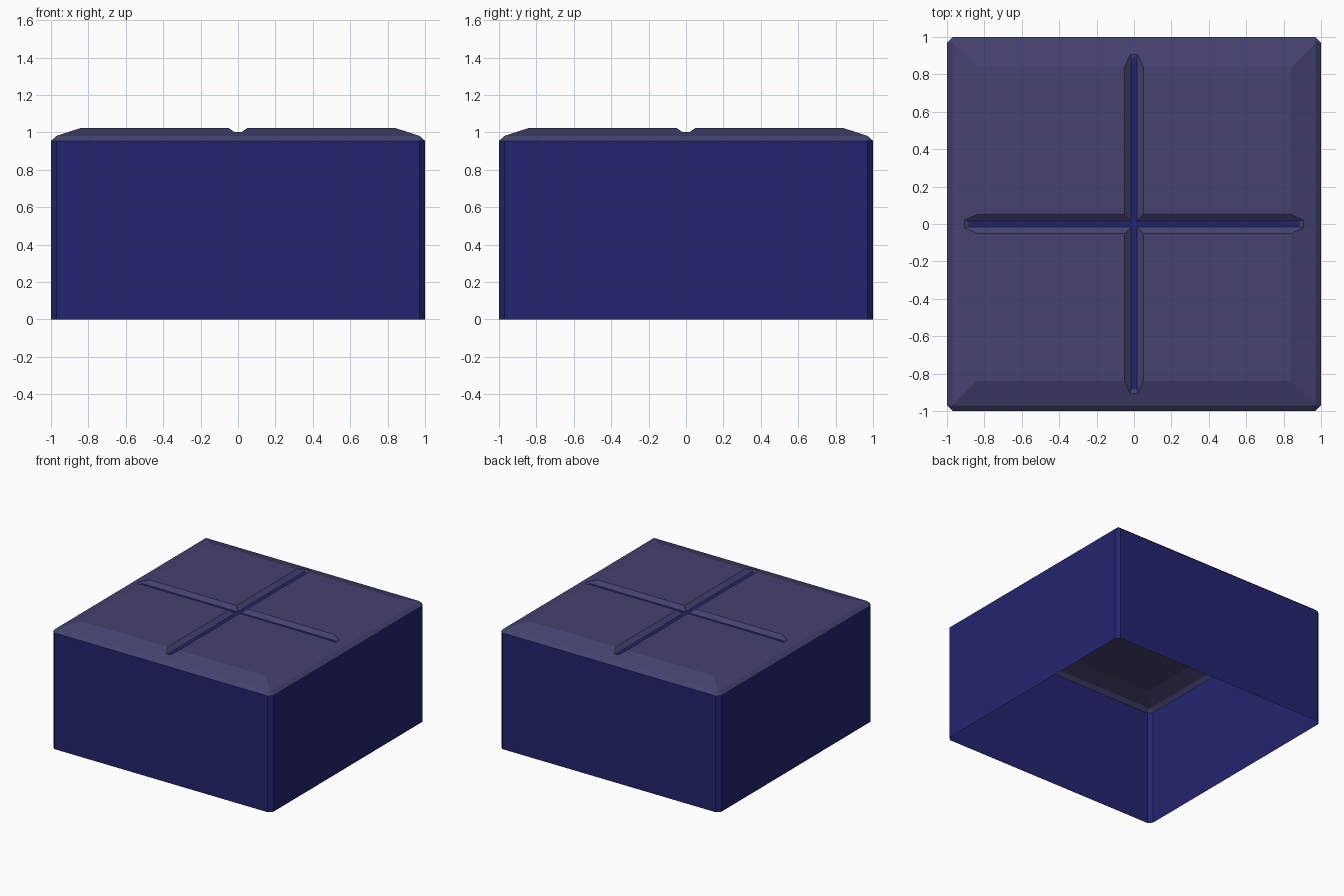
import bpy, bmesh
from math import pi
from mathutils import Matrix, Vector

if "Cube" in bpy.data.objects:
    bpy.data.objects.remove(bpy.data.objects["Cube"])

# key heights: wall top, chamfer top, cap top, groove lip, groove floor
W, R, T, L, F = 0.955, 0.982, 1.024, 1.003, 0.996


def material(name, rgb):
    m = bpy.data.materials.new(name)
    m.diffuse_color = (*rgb, 1)
    m.use_nodes = True
    m.node_tree.nodes["Principled BSDF"].inputs["Base Color"].default_value = m.diffuse_color
    return m


blue = material("deep blue", (0.0176, 0.0176, 0.162))
grey = material("slate violet", (0.058, 0.055, 0.160))


def mirrored(pts):
    return [pts, [(x, -y, z) for x, y, z in pts]]


def build(name, polys, mat, extra=()):
    """Repeat the polygons of one side four times around z, facing outwards."""
    bm = bmesh.new()
    sides = [[Matrix.Rotation(k * pi / 2, 3, 'Z') @ Vector(p) for p in poly]
             for k in range(4) for poly in polys]
    for pts in sides + [[Vector(p) for p in poly] for poly in extra]:
        bm.faces.new([bm.verts.new(p) for p in pts])
    bmesh.ops.remove_doubles(bm, verts=bm.verts, dist=1e-4)
    bm.normal_update()
    for f in bm.faces:
        if f.normal.dot(f.calc_center_median() - Vector((0, 0, 0.3))) < 0:
            f.normal_flip()
    me = bpy.data.meshes.new(name)
    bm.to_mesh(me)
    bm.free()
    me.materials.append(mat)
    ob = bpy.data.objects.new(name, me)
    bpy.context.collection.objects.link(ob)


# open-bottomed walls with chamfered upright corners
build("walls", [
    [(1, -.97, 0), (1, .97, 0), (1, .97, W), (1, -.97, W)],
    [(1, .97, 0), (.97, 1, 0), (.97, 1, W), (1, .97, W)],
], blue)

# cap: flat panel, sloped border, edge chamfer and cross groove sides
slope = [(.84, .05, T), (.905, .021, L), (.905, 0, L),
         (.97, 0, R), (.97, .97, R), (.84, .84, T)]
groove_side = [(.05, .05, T), (.84, .05, T), (.905, .021, L),
               (.885, .015, F), (.015, .015, F)]
build("cap", [
    [(.05, .05, T), (.84, .05, T), (.84, .84, T), (.05, .84, T)],
    *mirrored(slope),
    *mirrored(groove_side),
    [(.905, -.021, L), (.905, .021, L), (.885, .015, F), (.885, -.015, F)],
    [(.97, -.97, R), (.97, .97, R), (1, .97, W), (1, -.97, W)],
    [(.97, .97, R), (1, .97, W), (.97, 1, W)],
], grey)

# blue floor of the cross groove
h = .015
build("groove_floor", [[(h, -h, F), (.885, -h, F), (.885, h, F), (h, h, F)]], blue,
      extra=[[(-h, -h, F), (h, -h, F), (h, h, F), (-h, h, F)]])
